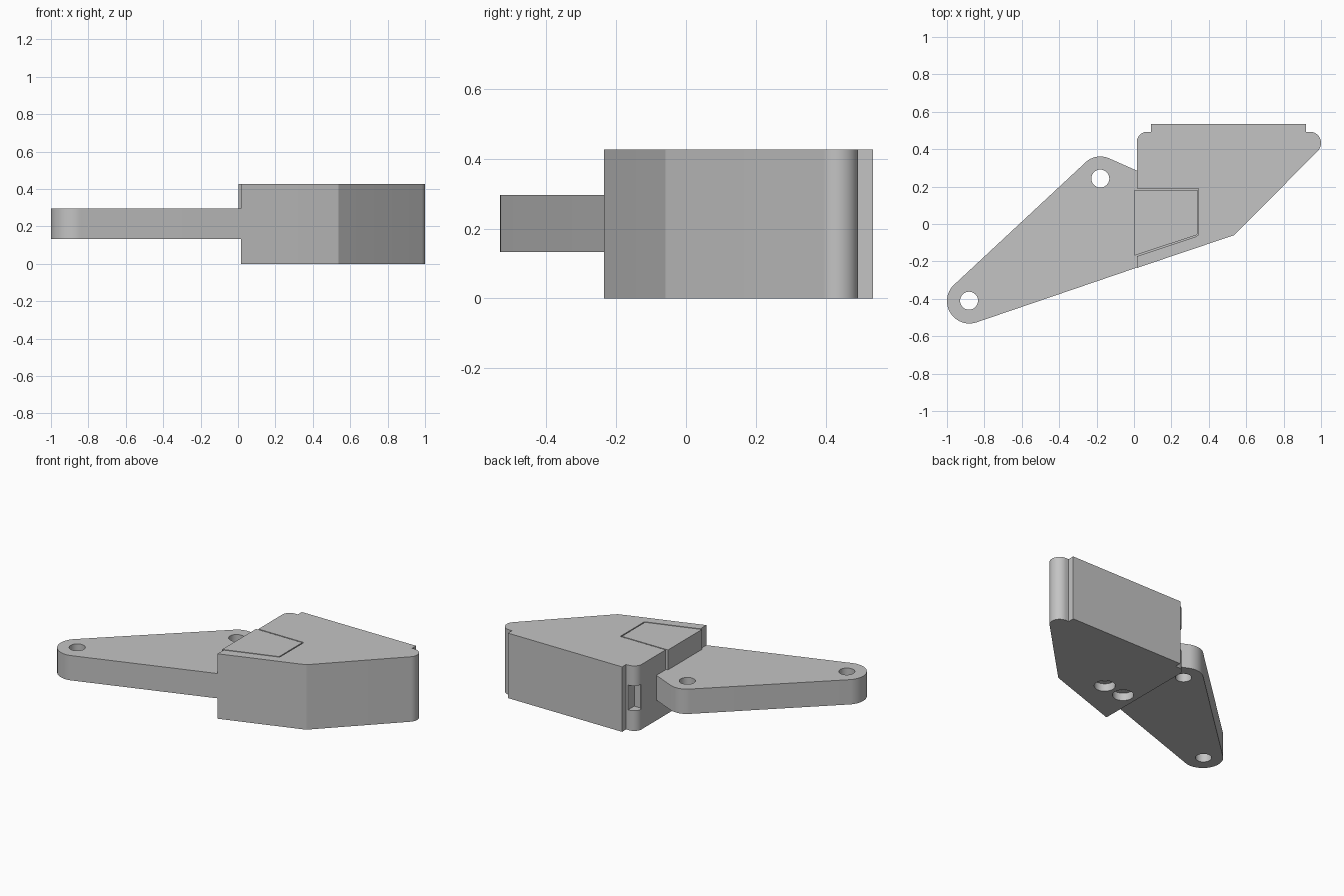
import bpy, bmesh
from math import cos, sin, radians

cube = bpy.data.objects.get("Cube")
if cube:
    bpy.data.objects.remove(cube, do_unlink=True)

grey = bpy.data.materials.new("plain grey")
grey.use_nodes = True
colour = (0.55, 0.55, 0.55, 1)
grey.diffuse_color = colour
grey.node_tree.nodes["Principled BSDF"].inputs["Base Color"].default_value = colour

HEIGHT = 0.427
ARM_LOW, ARM_TOP = 0.133, 0.296


def arc(cx, cy, r, start, end, steps=16):
    """Points along an arc, angles in degrees."""
    angles = [radians(start + (end - start) * i / steps) for i in range(steps + 1)]
    return [(cx + r * cos(a), cy + r * sin(a)) for a in angles]


def prism(name, outline, low, top):
    """Extrude a flat outline between two heights."""
    bm = bmesh.new()
    face = bm.faces.new([bm.verts.new((x, y, low)) for x, y in outline])
    lifted = bmesh.ops.extrude_face_region(bm, geom=[face])["geom"]
    verts = [v for v in lifted if isinstance(v, bmesh.types.BMVert)]
    bmesh.ops.translate(bm, vec=(0, 0, top - low), verts=verts)
    bmesh.ops.recalc_face_normals(bm, faces=bm.faces)
    mesh = bpy.data.meshes.new(name)
    bm.to_mesh(mesh)
    bm.free()
    mesh.materials.append(grey)
    obj = bpy.data.objects.new(name, mesh)
    bpy.context.collection.objects.link(obj)
    return obj


def disc(name, x, y, r, low, top):
    return prism(name, arc(x, y, r, 0, 360, 40)[:-1], low, top)


def cut(target, cutter):
    """Subtract the cutter, apply the result and drop the cutter."""
    cutter.hide_render = True
    mod = target.modifiers.new("cut", "BOOLEAN")
    mod.operation, mod.solver, mod.object = "DIFFERENCE", "EXACT", cutter
    bpy.context.view_layer.objects.active = target
    bpy.ops.object.modifier_apply(modifier=mod.name)
    bpy.data.objects.remove(cutter, do_unlink=True)


# Thin arm with two rounded ends
arm = prism("mounting_arm",
            arc(-0.18, 0.245, 0.116, 66, 137) + arc(-0.88, -0.412, 0.12, 137, 288.6, 28)
            + [(0.016, -0.233), (0.03, -0.2), (0.03, 0.26), (0.016, 0.285)],
            ARM_LOW, ARM_TOP)
for x, y in ((-0.18, 0.243), (-0.882, -0.41)):
    cut(arm, disc("bolt_hole", x, y, 0.048, 0, 0.5))

# Thick block with a rounded post at each end of the back face
body = prism("clamp_body",
             arc(0.07, 0.438, 0.055, 180, 90) + [(0.09, 0.493), (0.09, 0.535),
             (0.92, 0.535), (0.92, 0.493)] + arc(0.94, 0.433, 0.06, 90, -44, 20)
             + arc(0.525, -0.04, 0.022, -44, -71.4, 6) + [(0.016, -0.235)],
             0, HEIGHT)

# Pocket that holds the lid, and the lid with a fine gap round it
cut(body, prism("lid_pocket", [(-0.05, 0.19), (0.346, 0.19), (0.346, -0.056),
                               (0.334, -0.066), (-0.05, -0.194)], ARM_TOP, 0.6))
lid = prism("clamp_lid", [(0.003, 0.183), (0.339, 0.183), (0.339, -0.053),
                          (0.331, -0.06), (0.003, -0.169)], ARM_TOP, HEIGHT)

# Slot in the near post
cut(body, prism("post_slot", [(0.0, 0.465), (0.03, 0.43), (0.075, 0.43),
                              (0.075, 0.6), (0.0, 0.6)], ARM_LOW, ARM_TOP))

# Counterbored screw holes underneath, each with a recessed collar
for x, y in ((0.265, 0.045), (0.11, 0.03)):
    cut(body, disc("counterbore", x, y, 0.063, -0.1, 0.05))
    cut(body, disc("screw_hole", x, y, 0.03, -0.1, 0.2))

for obj in (arm, body, lid):
    bpy.ops.object.select_all(action="DESELECT")
    obj.select_set(True)
    bpy.context.view_layer.objects.active = obj
    bpy.ops.object.shade_smooth_by_angle(angle=radians(30))
